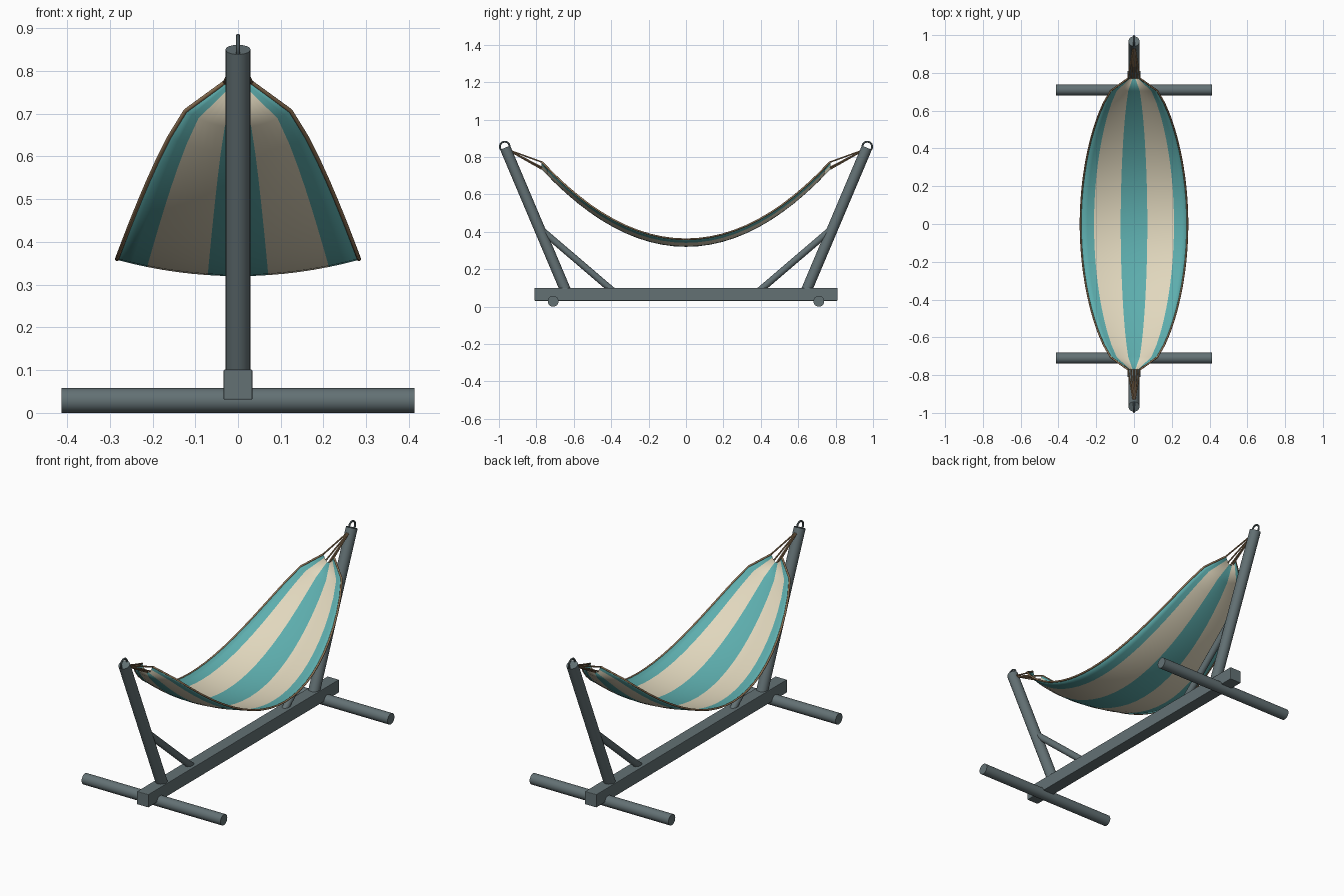
import bpy, bmesh, math
from mathutils import Vector

cube = bpy.data.objects.get("Cube")
if cube:
    bpy.data.objects.remove(cube, do_unlink=True)


def material(name, colour):
    m = bpy.data.materials.new(name)
    m.use_nodes = True
    m.diffuse_color = (*colour, 1)
    m.node_tree.nodes["Principled BSDF"].inputs["Base Color"].default_value = (*colour, 1)
    return m


STEEL = material("grey steel", (0.125, 0.165, 0.175))
TEAL = material("teal cloth", (0.11, 0.42, 0.42))
CREAM = material("cream cloth", (0.75, 0.68, 0.51))
ROPE = material("brown rope", (0.30, 0.19, 0.10))


def smooth(obj):
    bpy.ops.object.select_all(action="DESELECT")
    obj.select_set(True)
    bpy.context.view_layer.objects.active = obj
    bpy.ops.object.shade_smooth_by_angle()


def rod(name, a, b, radius, mat, sides=24):
    a, b = Vector(a), Vector(b)
    bpy.ops.mesh.primitive_cylinder_add(vertices=sides, radius=radius,
                                        depth=(b - a).length, location=(a + b) / 2)
    obj = bpy.context.object
    obj.name = name
    obj.rotation_euler = (b - a).to_track_quat("Z", "Y").to_euler()
    obj.data.materials.append(mat)
    smooth(obj)
    return obj


def cord(name, points, radius):
    curve = bpy.data.curves.new(name, "CURVE")
    curve.dimensions = "3D"
    curve.bevel_depth = radius
    curve.bevel_resolution = 2
    curve.use_fill_caps = True
    spline = curve.splines.new("POLY")
    spline.points.add(len(points) - 1)
    for p, co in zip(spline.points, points):
        p.co = (*co, 1)
    curve.materials.append(ROPE)
    obj = bpy.data.objects.new(name, curve)
    bpy.context.collection.objects.link(obj)


# Base beam
bpy.ops.mesh.primitive_cube_add(size=1, location=(0, 0, 0.066))
beam = bpy.context.object
beam.name = "base_beam"
beam.scale = (0.068, 1.62, 0.07)
bpy.ops.object.transform_apply(location=False, rotation=False, scale=True)
beam.data.materials.append(STEEL)
bevel = beam.modifiers.new("Bevel", "BEVEL")
bevel.width = 0.003
bevel.segments = 2

# Cloth surface: t runs along the length, s across it, both -1 to 1
ROWS, COLS = 24, 16


def cloth_point(t, s):
    width = 0.032 + 0.251 * max(0, math.cos(t * math.pi / 2)) ** 0.5
    z = 0.36 + 0.413 * t * t - 0.038 * (1 - s * s)
    return Vector((s * width, 0.77 * t, z))


# Feet, posts, braces, rings and hanging ropes at both ends
for side, end in ((-1, "front"), (1, "back")):
    rod(f"{end}_foot", (-0.413, side * 0.71, 0.029), (0.413, side * 0.71, 0.029), 0.029, STEEL)
    rod(f"{end}_post", (0, side * 0.637, 0.07), (0, side * 0.967, 0.85), 0.029, STEEL)
    rod(f"{end}_brace", (0, side * 0.39, 0.083), (0, side * 0.77, 0.408), 0.018, STEEL, 16)
    bpy.ops.mesh.primitive_torus_add(major_radius=0.026, minor_radius=0.005,
                                     major_segments=24, minor_segments=10,
                                     location=(0, side * 0.969, 0.856),
                                     rotation=(0, math.pi / 2, 0))
    ring = bpy.context.object
    ring.name = f"{end}_ring"
    ring.data.materials.append(STEEL)
    smooth(ring)
    for i in range(5):
        rod(f"{end}_rope_{i + 1}", cloth_point(side, i / 2 - 1),
            (0, side * 0.955, 0.84), 0.004, ROPE, 8)

# Striped cloth
bm = bmesh.new()
grid = [[bm.verts.new(cloth_point(2 * r / ROWS - 1, 2 * c / COLS - 1))
         for c in range(COLS + 1)] for r in range(ROWS + 1)]
for r in range(ROWS):
    for c in range(COLS):
        face = bm.faces.new((grid[r][c], grid[r][c + 1], grid[r + 1][c + 1], grid[r + 1][c]))
        face.smooth = True
        across = abs(2 * (c + 0.5) / COLS - 1)
        face.material_index = 1 if 0.25 < across < 0.75 else 0
mesh = bpy.data.meshes.new("striped_cloth")
bm.to_mesh(mesh)
bm.free()
mesh.materials.append(TEAL)
mesh.materials.append(CREAM)
cloth = bpy.data.objects.new("striped_cloth", mesh)
bpy.context.collection.objects.link(cloth)
solid = cloth.modifiers.new("Solidify", "SOLIDIFY")
solid.thickness = 0.004
solid.offset = 0

# Cords along the cloth edges
for s, side in ((1, "left"), (-1, "right")):
    cord(f"{side}_edge_cord", [cloth_point(2 * r / ROWS - 1, s) for r in range(ROWS + 1)], 0.005)
